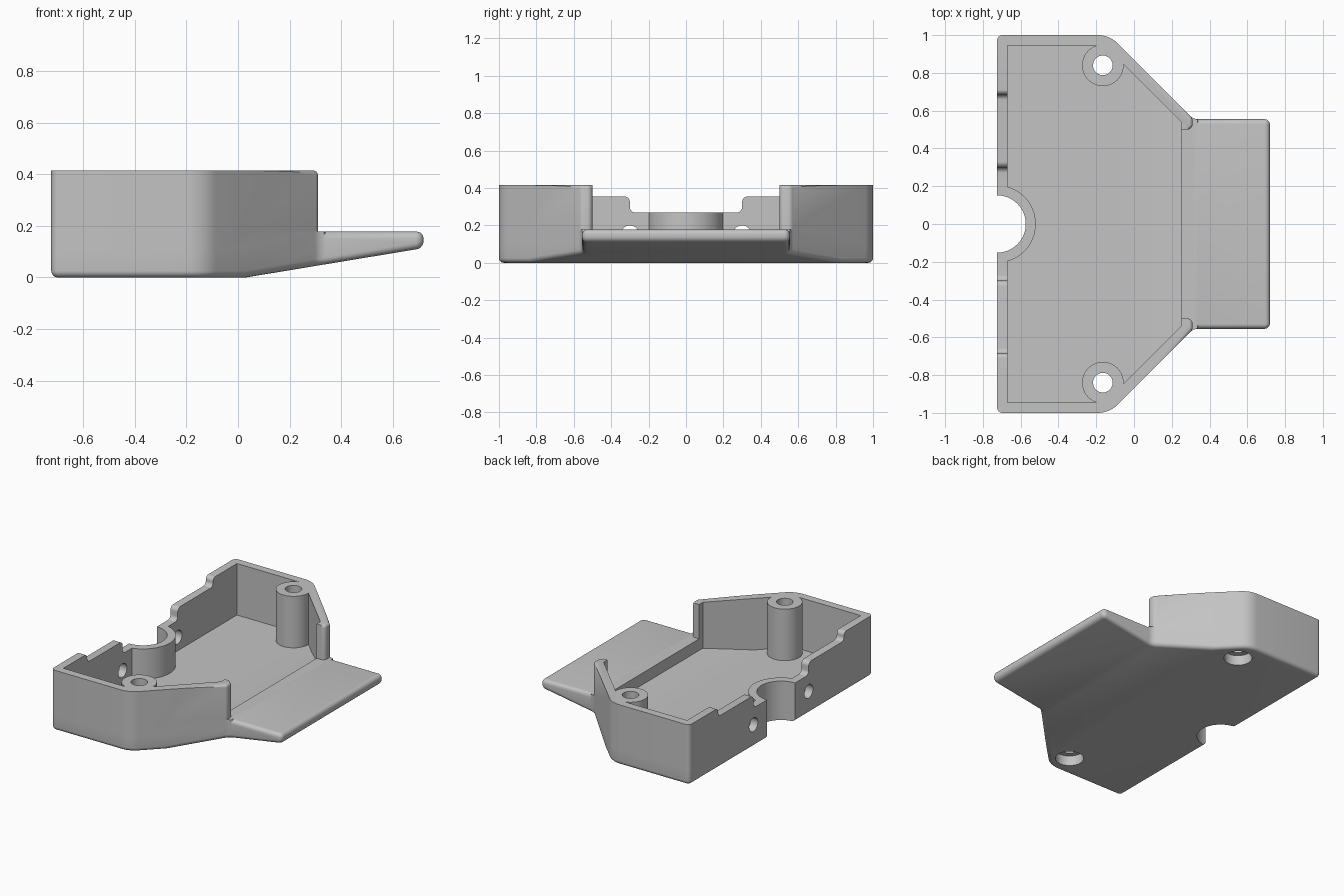
import bpy, bmesh
from math import sin, cos, pi, tan
from mathutils import Vector

cube = bpy.data.objects.get("Cube")
if cube:
    bpy.data.objects.remove(cube, do_unlink=True)

HEIGHT, LIP, FLOOR, SLOPE = 0.415, 0.178, 0.06, 0.165

grey = bpy.data.materials.new("plain grey")
grey.use_nodes = True
colour = (0.55, 0.55, 0.55, 1)
grey.diffuse_color = colour
grey.node_tree.nodes["Principled BSDF"].inputs["Base Color"].default_value = colour


def rounded(corners, steps=8):
    """Turn (x, y, radius) corners into a closed outline with arcs."""
    out = []
    for i, (x, y, r) in enumerate(corners):
        p = Vector((x, y))
        if r == 0:
            out.append(p)
            continue
        a = (Vector(corners[i - 1][:2]) - p).normalized()
        b = (Vector(corners[(i + 1) % len(corners)][:2]) - p).normalized()
        half = a.angle(b) / 2
        centre = p + (a + b).normalized() * r / sin(half)
        start, end = p + a * r / tan(half) - centre, p + b * r / tan(half) - centre
        for k in range(steps + 1):
            t = k / steps
            sweep = pi - 2 * half
            arc = start * sin((1 - t) * sweep) + end * sin(t * sweep)
            out.append(centre + arc / sin(sweep))
    return out


def mirrored(half):
    """Complete a half outline across y = 0."""
    return half + [(x, -y, r) for x, y, r in reversed(half)]


def prism(outline, low, high, axis="z"):
    bm = bmesh.new()
    place = (lambda p, h: (p[0], p[1], h)) if axis == "z" else (lambda p, h: (h, p[0], p[1]))
    face = bm.faces.new([bm.verts.new(place(p, low)) for p in outline])
    grown = bmesh.ops.extrude_face_region(bm, geom=[face])["geom"]
    shift = Vector(place((0, 0), high - low))
    bmesh.ops.translate(bm, vec=shift, verts=[v for v in grown if isinstance(v, bmesh.types.BMVert)])
    bmesh.ops.recalc_face_normals(bm, faces=bm.faces)
    return bm


def slice_below(bm, x, z):
    """Remove what lies under the plane rising along x, and close the cut."""
    geom = bm.verts[:] + bm.edges[:] + bm.faces[:]
    cut = bmesh.ops.bisect_plane(bm, geom=geom, plane_co=(x, 0, z),
                                 plane_no=(-SLOPE, 0, 1), clear_inner=True)
    edges = [e for e in cut["geom_cut"] if isinstance(e, bmesh.types.BMEdge)]
    bmesh.ops.edgeloop_fill(bm, edges=[e for e in edges if e.is_boundary])
    bmesh.ops.recalc_face_normals(bm, faces=bm.faces)


def finish(bm, name):
    mesh = bpy.data.meshes.new(name)
    bm.to_mesh(mesh)
    bm.free()
    mesh.materials.append(grey)
    ob = bpy.data.objects.new(name, mesh)
    bpy.context.collection.objects.link(ob)
    return ob


def combine(target, bm, operation):
    tool = finish(bm, "tool")
    mod = target.modifiers.new("shape", "BOOLEAN")
    mod.operation, mod.solver, mod.object = operation, "EXACT", tool
    bpy.context.view_layer.objects.active = target
    bpy.ops.object.modifier_apply(modifier=mod.name)
    bpy.data.objects.remove(tool, do_unlink=True)


def circle(x, y, r, turn=2 * pi, start=0, steps=40):
    count = steps if turn == 2 * pi else steps + 1
    return [(x + r * cos(start + turn * k / steps), y + r * sin(start + turn * k / steps))
            for k in range(count)]


# Base slab with sloping underside, rounded below and around the lip
shoulder = [(-0.725, 1, 0.03), (-0.13, 1, 0.15)]
base = prism(rounded(mirrored(shoulder + [(0.315, 0.555, 0.06), (0.72, 0.555, 0.03)])), 0, LIP)
slice_below(base, 0.03, 0)
soft = []
for e in base.edges:
    down = [f.normal.z < -0.9 for f in e.link_faces]
    top = all(v.co.z > LIP - 0.001 and v.co.x > 0.33 for v in e.verts)
    if any(down) != all(down) or top:
        soft.append(e)
bmesh.ops.bevel(base, geom=soft, offset=0.026, segments=5, profile=0.5, affect="EDGES")
tray = finish(base, "tray")

# Upper walls with rounded tips beside the lip
wall = prism(rounded(mirrored(shoulder + [(0.31, 0.56, 0.03), (0.31, 0.5, 0.028), (0.2, 0.5, 0)])),
             0.1, HEIGHT)
tips = [e for e in wall.edges
        if all(v.co.z > HEIGHT - 0.001 and v.co.x > 0.285 for v in e.verts) and len(e.link_faces) == 2]
bmesh.ops.bevel(wall, geom=tips, offset=0.018, segments=4, profile=0.5, affect="EDGES")
combine(tray, wall, "UNION")

# Pocket with a floor parallel to the underside
pocket = prism(rounded(mirrored([(-0.67, 0.945, 0), (-0.155, 0.945, 0), (0.25, 0.54, 0)])), FLOOR, 0.6)
slice_below(pocket, 0.02, FLOOR)
combine(tray, pocket, "DIFFERENCE")

# Curved wall around the cable notch
combine(tray, prism(circle(-0.725, 0, 0.205, pi * 0.9, -pi * 0.45), 0.03, 0.3), "UNION")

# Screw posts
for side in (-1, 1):
    combine(tray, prism(circle(-0.165, side * 0.84, 0.11), 0.03, HEIGHT), "UNION")

# Stepped rim of the rear wall
steps = [(0.8, 0.6, 0), (0.8, 0.4155, 0), (0.685, 0.4155, 0.028), (0.685, 0.355, 0.028),
         (0.3, 0.355, 0.03), (0.3, 0.268, 0.03)]
rim = rounded(steps + [(-y, z, r) for y, z, r in reversed(steps)])
combine(tray, prism(rim, -0.9, -0.5, "x"), "DIFFERENCE")

# Notch, screw holes with counterbores, and cable holes
combine(tray, prism(circle(-0.725, 0, 0.152), -0.1, 0.6), "DIFFERENCE")
for side in (-1, 1):
    combine(tray, prism(circle(-0.165, side * 0.84, 0.052), -0.1, 0.6), "DIFFERENCE")
    combine(tray, prism(circle(-0.165, side * 0.84, 0.09), -0.1, 0.07), "DIFFERENCE")
    combine(tray, prism(circle(side * 0.3, 0.153, 0.047), -0.9, -0.6, "x"), "DIFFERENCE")

for ob in bpy.context.selected_objects:
    ob.select_set(False)
tray.select_set(True)
bpy.context.view_layer.objects.active = tray
bpy.ops.object.shade_smooth_by_angle(angle=pi / 6)
